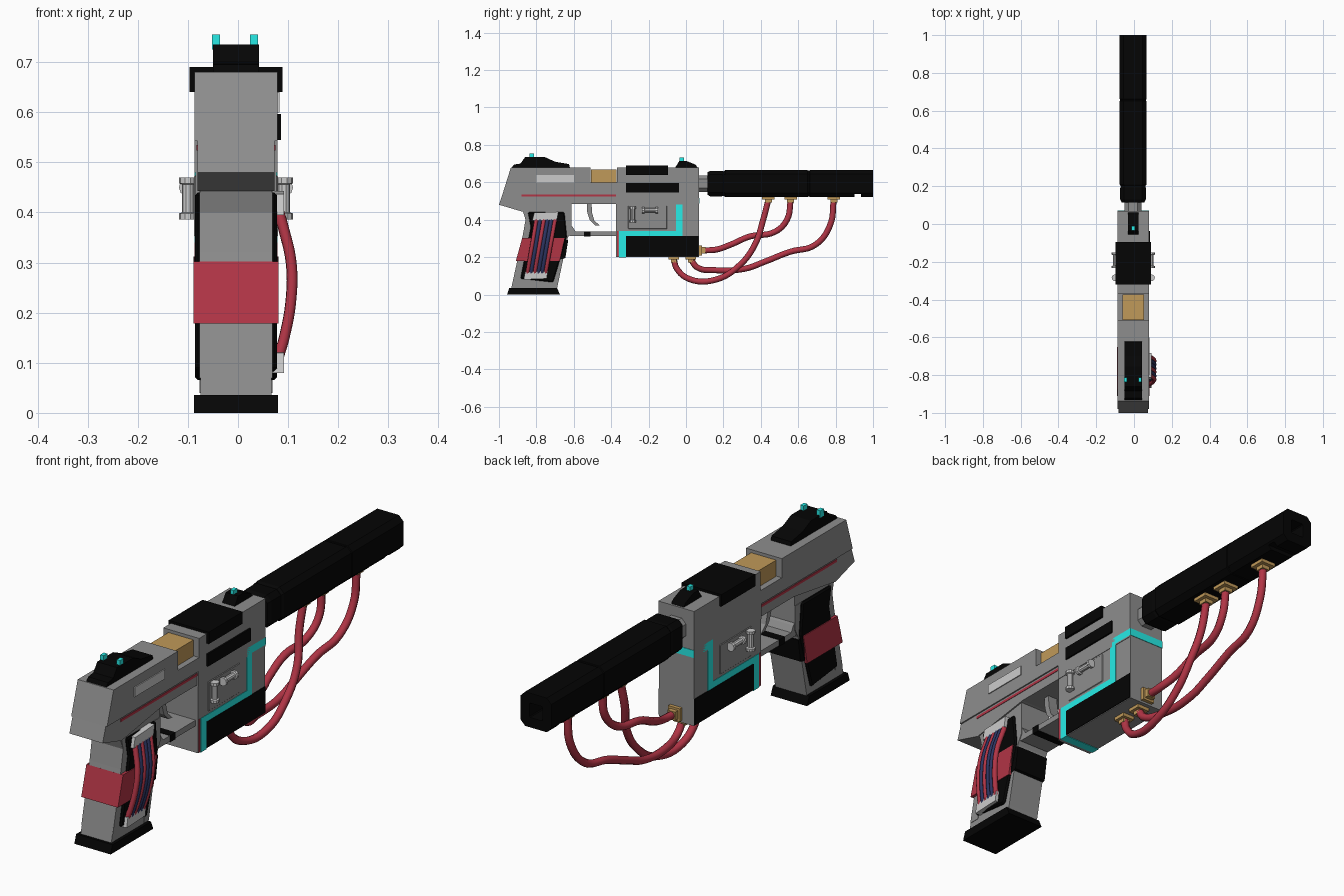
import bpy, bmesh, math
from mathutils import Vector

if "Cube" in bpy.data.objects:
    bpy.data.objects.remove(bpy.data.objects["Cube"])

CX = -0.004   # centre plane of the gun


def mat(name, *rgb):
    m = bpy.data.materials.new(name)
    m.diffuse_color = (*rgb, 1)
    m.use_nodes = True
    m.node_tree.nodes["Principled BSDF"].inputs["Base Color"].default_value = m.diffuse_color
    return m


GREY = mat("gunmetal", 0.27, 0.27, 0.27)
BLACK = mat("black", 0.0015, 0.0015, 0.0015)
RED = mat("red", 0.44, 0.035, 0.06)
CYAN = mat("cyan", 0.02, 0.84, 0.8)
GOLD = mat("gold", 0.53, 0.32, 0.1)
NAVY = mat("navy", 0.025, 0.035, 0.12)
LIGHT = mat("light_metal", 0.62, 0.62, 0.62)


def finish(name, bm, m, bevel=0):
    bmesh.ops.recalc_face_normals(bm, faces=bm.faces)
    me = bpy.data.meshes.new(name)
    bm.to_mesh(me)
    bm.free()
    ob = bpy.data.objects.new(name, me)
    bpy.context.collection.objects.link(ob)
    me.materials.append(m)
    if bevel:
        b = ob.modifiers.new("bevel", 'BEVEL')
        b.width, b.segments = bevel, 1
    return ob


def prism(name, pts, x0, x1, m=GREY, bevel=0):
    """Side profile of (y, z) points extruded from x0 to x1 about the centre plane."""
    bm = bmesh.new()
    f = bm.faces.new([bm.verts.new((CX + x0, y, z)) for y, z in pts])
    g = bmesh.ops.extrude_face_region(bm, geom=[f])
    vs = [v for v in g["geom"] if isinstance(v, bmesh.types.BMVert)]
    bmesh.ops.translate(bm, verts=vs, vec=(x1 - x0, 0, 0))
    return finish(name, bm, m, bevel)


def box(name, x0, x1, y0, y1, z0, z1, m=GREY, bevel=0):
    return prism(name, [(y0, z0), (y1, z0), (y1, z1), (y0, z1)], x0, x1, m, bevel)


def loft(name, rings, m=GREY):
    """Bridge equal-length vertex rings and cap both ends."""
    bm = bmesh.new()
    R = [[bm.verts.new(p) for p in r] for r in rings]
    n = len(R[0])
    for a, b in zip(R, R[1:]):
        for i in range(n):
            bm.faces.new((a[i], a[(i + 1) % n], b[(i + 1) % n], b[i]))
    bm.faces.new(R[0])
    bm.faces.new(R[-1])
    return finish(name, bm, m)


def cable(name, pts, r, m):
    cu = bpy.data.curves.new(name, 'CURVE')
    cu.dimensions = '3D'
    cu.bevel_depth, cu.bevel_resolution, cu.resolution_u = r, 2, 6
    s = cu.splines.new('BEZIER')
    s.bezier_points.add(len(pts) - 1)
    for b, p in zip(s.bezier_points, pts):
        b.co = p
        b.handle_left_type = b.handle_right_type = 'AUTO'
    cu.materials.append(m)
    ob = bpy.data.objects.new(name, cu)
    bpy.context.collection.objects.link(ob)


# Slide and forward housing
prism("slide", [(-.936, .68), (-.51, .68), (-.51, .6), (-.37, .6), (-.37, .68), (.07, .68),
                (.07, .48), (-.374, .48), (-.374, .543), (-.979, .543)], -.083, .083)
prism("rear_frame", [(-.979, .543), (-.37, .543), (-.37, .485), (-.6, .485),
                     (-.875, .443), (-1, .48)], -.077, .077)
box("lower_housing", -.081, .081, -.374, .07, .2, .49)
box("ejection_block", -.058, .058, -.508, -.372, .59, .668, GOLD)
box("top_cover", -.093, .093, -.32, -.096, .64, .69, BLACK)
box("side_bar", .06, .09, -.32, -.037, .545, .597, BLACK)
box("light_plate", .06, .087, -.8, -.6, .6, .64, LIGHT)
box("slide_red_strip", -.079, .079, -.88, -.374, .524, .535, RED)

# Coloured bands wrapped around the lower housing
box("cyan_front_band", -.083, .083, -.053, .072, .486, .517, CYAN)
box("cyan_upright", -.083, .083, -.053, -.02, .312, .5, CYAN)
box("cyan_side_band", -.0827, .0827, -.358, -.022, .312, .34, CYAN)
box("cyan_rear_band", -.083, .083, -.358, -.322, .198, .338, CYAN)
box("red_rear_strip", -.083, .083, -.37, -.36, .202, .34, RED)
box("lower_black_panels", -.0845, .0845, -.322, .068, .203, .312, BLACK)

# Side access panels and spools, both sides
for s, side in ((1, "right"), (-1, "left")):
    x0, x1 = sorted((s * .07, s * .0835))
    box(f"access_panel_{side}", x0, x1, -.31, -.1, .35, .475, GREY, .003)
    for tag, c, ax in (("upright", (-.285, .428), 'z'), ("level", (-.192, .45), 'y')):
        rings = []
        for t, r in ((-.042, .018), (-.03, .018), (-.028, .012), (.028, .012), (.03, .018), (.042, .018)):
            ring = []
            for k in range(10):
                a = math.tau * k / 10
                u, v = r * math.cos(a), r * math.sin(a)
                off = (u, v, t) if ax == 'z' else (u, t, v)
                ring.append(Vector((CX + s * .096, *c)) + Vector(off))
            rings.append(ring)
        loft(f"spool_{tag}_{side}", rings, LIGHT)

# Grip
prism("grip_core", [(-.88, .47), (-.858, .4), (-.872, .32), (-.935, .03), (-.69, .03),
                    (-.655, .2), (-.635, .3), (-.612, .34), (-.612, .5), (-.8, .5)], -.071, .071)
prism("grip_panels", [(-.845, .44), (-.65, .44), (-.637, .31), (-.71, .065),
                      (-.885, .085), (-.83, .36)], -.082, .082, BLACK, .006)
prism("grip_rear_spine", [(-.87, .45), (-.84, .45), (-.825, .36), (-.88, .07), (-.926, .07),
                          (-.872, .32), (-.858, .4)], -.073, .073)
prism("grip_front_spine", [(-.66, .44), (-.612, .44), (-.612, .34), (-.633, .3), (-.688, .04), (-.72, .04)],
      -.073, .073)
prism("grip_red_band", [(-.876, .302), (-.65, .302), (-.675, .178), (-.91, .178)], -.085, .085, RED)
prism("grip_front_plate", [(-.66, .295), (-.63, .29), (-.645, .195), (-.68, .185)], -.075, .075, BLACK)
prism("grip_base", [(-.957, 0), (-.674, 0), (-.69, .036), (-.945, .036)], -.084, .084, BLACK)

# Trigger and guard
prism("trigger_guard", [(-.64, .34), (-.62, .312), (-.36, .312), (-.36, .336), (-.59, .336), (-.605, .36),
                        (-.64, .4)], -.07, .07)
box("guard_stop", -.072, .072, -.545, -.51, .309, .338, BLACK)
prism("trigger", [(-.53, .5), (-.505, .5), (-.503, .44), (-.49, .395), (-.46, .368), (-.485, .37),
                  (-.515, .4), (-.528, .44)], -.022, .022)

# Ribbon of wires on the right of the grip
prism("wire_socket_top", [(-.812, .437), (-.682, .443), (-.69, .4), (-.822, .395)], .07, .096, LIGHT)
prism("wire_socket_bottom", [(-.86, .12), (-.738, .127), (-.745, .085), (-.868, .08)], .07, .096, LIGHT)
for i in range(6):
    yt, yb = -.8 + i * .02, -.848 + i * .0195
    path = [(x, yb + (yt - yb) * f, .115 + .285 * f)
            for x, f in ((.082, 0), (.092, .12), (.106, .4), (.106, .65), (.09, .9), (.082, 1))]
    cable(f"grip_wire_{i}", path, .011, (RED, NAVY)[i in (1, 3, 4)])

# Sights
prism("rear_sight", [(-.935, .675), (-.62, .675), (-.625, .697), (-.7, .71), (-.755, .735), (-.86, .735),
                     (-.885, .7), (-.92, .695)], -.046, .046, BLACK)
prism("front_sight", [(-.06, .675), (.065, .675), (.05, .695), (0, .715), (-.035, .715)], -.029, .029, BLACK)
for n, x, y, z in (("rear_dot_left", -.04, -.825, .755), ("rear_dot_right", .036, -.825, .755),
                   ("front_dot", 0, -.022, .732)):
    box(n, x - .008, x + .008, y - .012, y + .012, z - .03, z, CYAN)


# Barrel: chamfered square sections, ending in the muzzle bore
def section(y, h, ch=.3):
    c = h * (1 - ch)
    o = [(h, c), (c, h), (-c, h), (-h, c), (-h, -c), (-c, -h), (c, -h), (h, -c)]
    return [(CX - .001 + a, y, .593 + b) for a, b in o]


loft("barrel_neck", [section(.06, .044, .45), section(.14, .044, .45)])
barrel = loft("barrel", [section(y, h) for y, h in (
    (.115, .06), (.13, .068), (.19, .068), (.2, .065), (.21, .0715), (.65, .0715), (.653, .069),
    (.659, .069), (.662, .0715), (1, .0715))] + [section(1, .03, .12), section(.85, .03, .12)], BLACK)
cutter = box("muzzle_notch_cutter", -.1, .1, .9, .935, .48, .537)
cutter.hide_render = True
cutter.hide_set(True)
mod = barrel.modifiers.new("notch", 'BOOLEAN')
mod.object, mod.solver = cutter, 'EXACT'

# Gold cable sockets: under barrel, under housing, on housing front
for i, (y, z) in enumerate(((.44, .522), (.56, .522), (.79, .522), (-.065, .2), (.025, .2))):
    w = .034 if z > .3 else .028
    for k, (f, h) in enumerate(((1, .014), (.55, .03))):
        box(f"socket_{i}_{k}", -w * f, w * f, y - w * f, y + w * f, z - h, z + .004, GOLD)
for k, (w, h) in enumerate(((.027, .015), (.018, .034))):
    box(f"front_socket_{k}", -w, w, .066, .07 + h, .236 - w, .236 + w, GOLD)

# Hanging cables
for name, pts in (
    ("cable_low", ((0, .44, .505), (0, .41, .39), (.02, .37, .27), (.025, .29, .16), (.025, .16, .08),
                   (.01, .02, .082), (0, -.05, .14), (0, -.065, .19))),
    ("cable_front", ((0, .56, .505), (0, .54, .4), (-.01, .475, .335), (-.02, .34, .31),
                     (-.015, .235, .265), (0, .16, .24), (0, .09, .236))),
    ("cable_long", ((0, .79, .505), (0, .77, .37), (-.01, .69, .265), (-.02, .555, .228), (-.025, .42, .175),
                    (-.025, .315, .138), (-.02, .155, .13), (0, .06, .145), (0, .025, .19)))):
    cable(name, [(CX + o, y, z) for o, y, z in pts], .016, RED)
